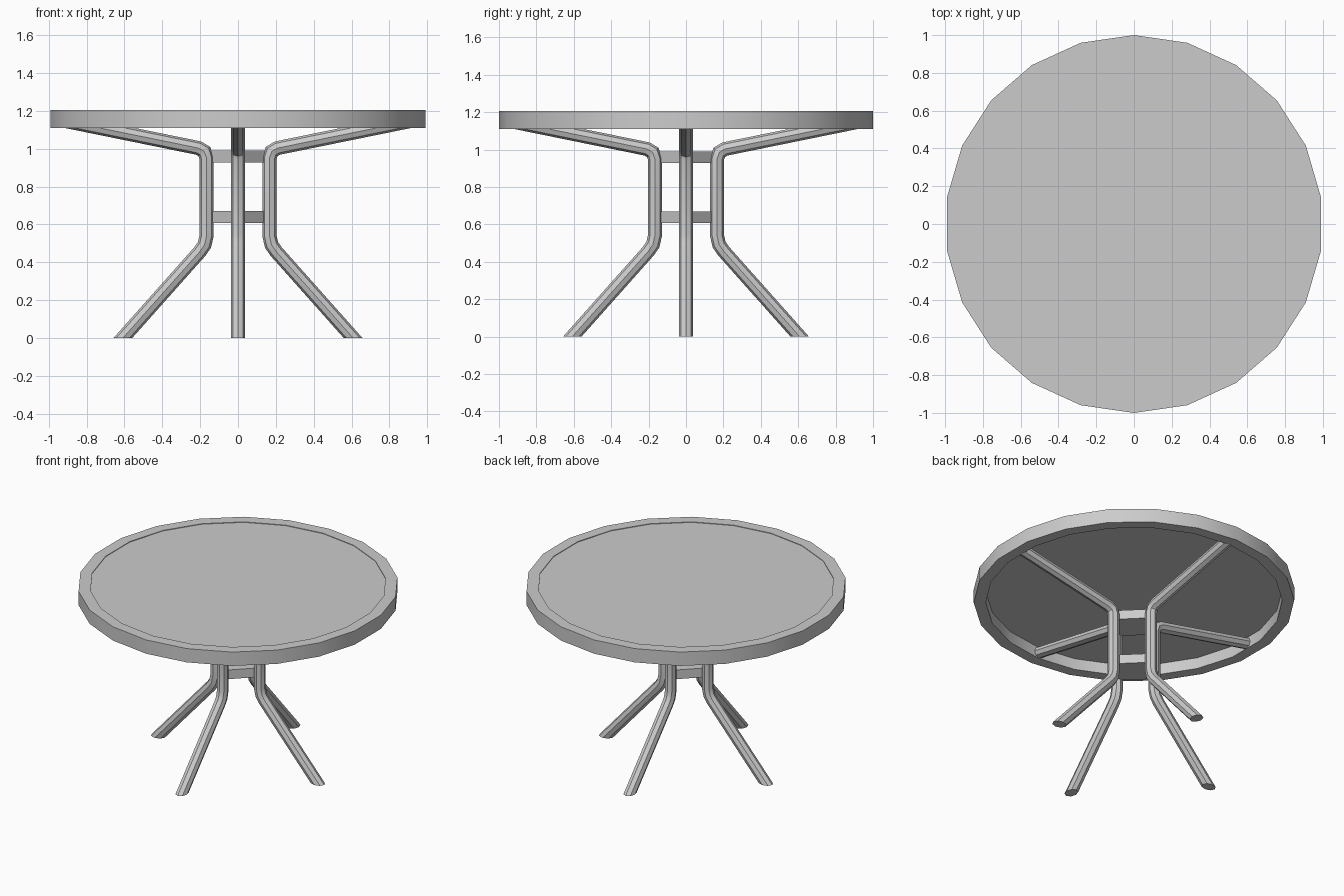
import bpy, bmesh, math
from mathutils import Vector, Matrix

if "Cube" in bpy.data.objects:
    bpy.data.objects.remove(bpy.data.objects["Cube"])

SIDES = 22


def finish(bm, name):
    bmesh.ops.recalc_face_normals(bm, faces=bm.faces)
    me = bpy.data.meshes.new(name)
    bm.to_mesh(me)
    bm.free()
    ob = bpy.data.objects.new(name, me)
    bpy.context.collection.objects.link(ob)
    bpy.ops.object.select_all(action='DESELECT')
    ob.select_set(True)
    bpy.context.view_layer.objects.active = ob
    bpy.ops.object.shade_smooth_by_angle(angle=math.radians(35))
    return ob


def prism(name, sides, radius, z0, z1):
    # Upright prism with a corner on the y axis
    bm = bmesh.new()
    bmesh.ops.create_cone(bm, cap_ends=True, segments=sides, radius1=radius,
                          radius2=radius, depth=z1 - z0)
    a = max(bm.verts, key=lambda v: v.co.y).co
    turn = math.pi / 2 - math.atan2(a.y, a.x)
    bmesh.ops.transform(bm, verts=bm.verts,
                        matrix=Matrix.Translation((0, 0, (z0 + z1) / 2)) @ Matrix.Rotation(turn, 4, 'Z'))
    return finish(bm, name)


def loft(bm, rings, closed):
    n = len(rings[0])
    pairs = list(zip(rings, rings[1:])) + ([(rings[-1], rings[0])] if closed else [])
    for a, b in pairs:
        for i in range(n):
            j = (i + 1) % n
            bm.faces.new((a[i], a[j], b[j], b[i]))


# Table rim: rectangular section turned around z
bm = bmesh.new()
rings = []
for r, z in [(1, 1.11), (1, 1.205), (0.925, 1.205), (0.925, 1.11)]:
    rings.append([bm.verts.new((r * math.sin(math.tau * i / SIDES),
                                r * math.cos(math.tau * i / SIDES), z)) for i in range(SIDES)])
loft(bm, rings, True)
finish(bm, "table_rim")

# Table panel set slightly below the rim
prism("table_panel", SIDES, 0.926, 1.187, 1.201)


# Bent tube legs, mitred at each bend, foot cut level with the floor
def leg(name, angle, radius=0.037, sides=8):
    path = [Vector(p) for p in [(0.608, 0), (0.202, 0.456), (0.177, 0.492), (0.166, 0.54),
                                (0.166, 0.95), (0.178, 0.985), (0.208, 1.003), (0.93, 1.15)]]
    bm = bmesh.new()
    rings = []
    for k, p in enumerate(path):
        d0 = (p - path[k - 1]).normalized() if k else None
        d1 = (path[k + 1] - p).normalized() if k < len(path) - 1 else d0
        d0 = d0 or d1
        t = (d0 + d1).normalized()
        across = Vector((1, 0)) if k == 0 else Vector((t.y, -t.x))
        across = across / abs(across.dot(Vector((d1.y, -d1.x))))
        ring = []
        for i in range(sides):
            a = math.tau * i / sides
            q = p + across * (radius * math.cos(a))
            ring.append(bm.verts.new((q.x, radius * math.sin(a), q.y)))
        rings.append(ring)
    loft(bm, rings, False)
    bm.faces.new(rings[0])
    bm.faces.new(rings[-1])
    bmesh.ops.rotate(bm, verts=bm.verts, matrix=Matrix.Rotation(angle, 3, 'Z'))
    finish(bm, name)


for i, side in enumerate(["right", "back", "left", "front"]):
    leg(side + "_leg", i * math.pi / 2)

# Square blocks joining the legs
prism("lower_brace", 4, 0.148, 0.607, 0.67)
prism("upper_brace", 4, 0.148, 0.927, 0.99)
